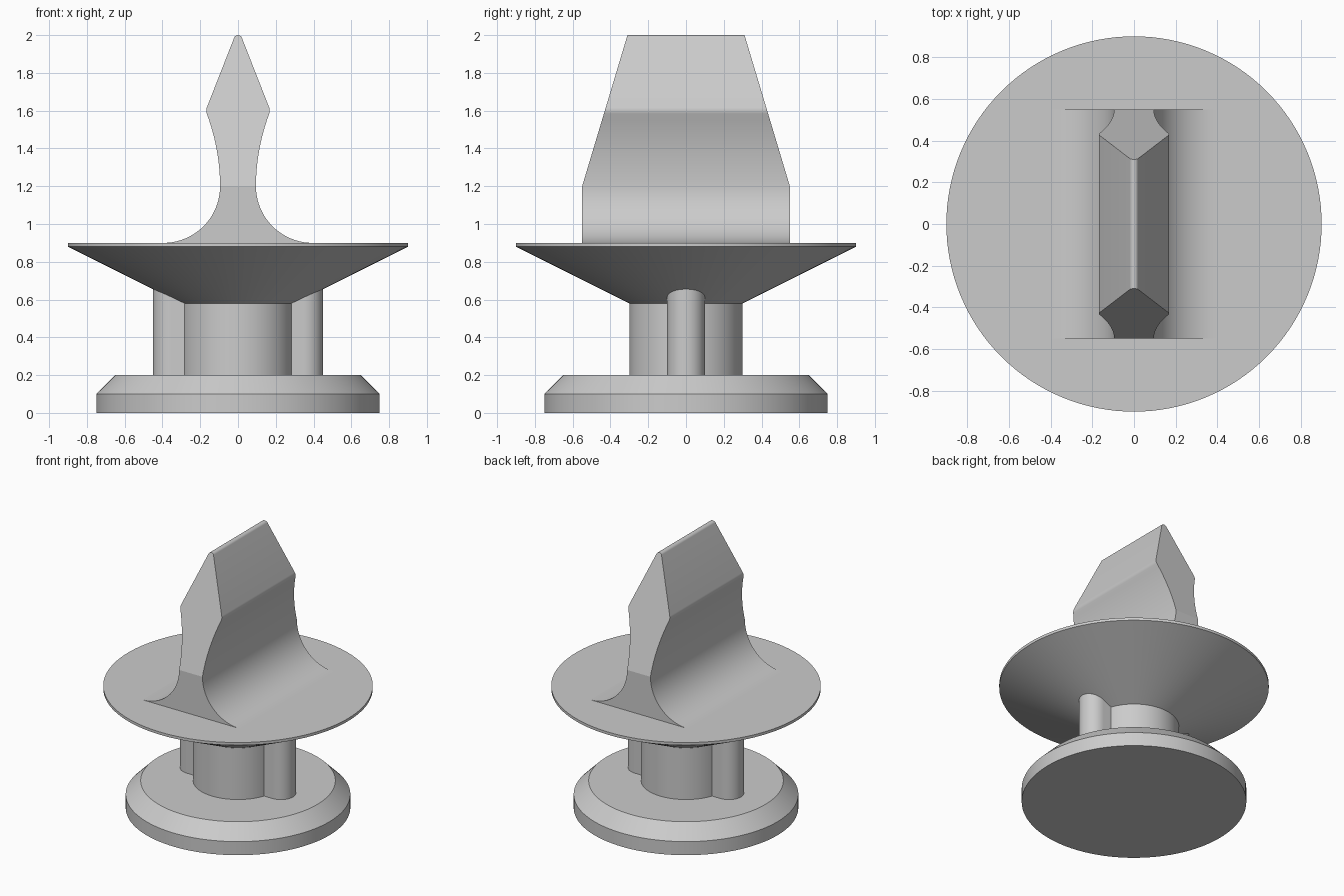
import bpy, bmesh
from math import sin, cos, pi, radians

cube = bpy.data.objects.get("Cube")
if cube:
    bpy.data.objects.remove(cube, do_unlink=True)

grey = bpy.data.materials.new("plain grey")
grey.use_nodes = True
colour = (0.6, 0.6, 0.6, 1)
grey.diffuse_color = colour
grey.node_tree.nodes["Principled BSDF"].inputs["Base Color"].default_value = colour


def finish(name, bm):
    bmesh.ops.remove_doubles(bm, verts=bm.verts, dist=1e-5)
    bmesh.ops.recalc_face_normals(bm, faces=bm.faces)
    mesh = bpy.data.meshes.new(name)
    bm.to_mesh(mesh)
    bm.free()
    mesh.materials.append(grey)
    obj = bpy.data.objects.new(name, mesh)
    bpy.context.collection.objects.link(obj)
    bpy.ops.object.select_all(action="DESELECT")
    obj.select_set(True)
    bpy.context.view_layer.objects.active = obj
    bpy.ops.object.shade_smooth_by_angle(angle=radians(15))
    return obj


def loft(name, rings):
    """Skin a stack of closed rings and cap both ends."""
    bm = bmesh.new()
    loops = [[bm.verts.new(p) for p in ring] for ring in rings]
    n = len(loops[0])
    for low, high in zip(loops, loops[1:]):
        for i in range(n):
            j = (i + 1) % n
            bm.faces.new((low[i], low[j], high[j], high[i]))
    bm.faces.new(loops[0])
    bm.faces.new(loops[-1])
    return finish(name, bm)


def lathe(name, profile, n=128):
    return loft(name, [[(r * cos(2 * pi * i / n), r * sin(2 * pi * i / n), z)
                        for i in range(n)] for r, z in profile])


def arc(cx, cz, r, start, end, n):
    angles = [radians(start + (end - start) * i / n) for i in range(n + 1)]
    return [(cx + r * cos(a), cz + r * sin(a)) for a in angles]


# Turned parts
lathe("base_foot", [(0.75, 0), (0.75, 0.1), (0.65, 0.2)])
lathe("stem", [(0.3, 0.19), (0.3, 0.6)])
lathe("conical_flange", [(0.3, 0.58), (0.9, 0.88), (0.9, 0.9)])

# Round-nosed locking lugs on both sides of the stem
for name, side in (("left_lug", 1), ("right_lug", -1)):
    outline = [(0.2, -0.1)] + arc(0.35, 0, 0.1, -90, 90, 24) + [(0.2, 0.1)]
    loft(name, [[(side * x, y, z) for x, y in outline] for z in (0.19, 0.7)])

# Grip: half profile of foot fillet, waist, rounded shoulder and rounded crest
profile = [(0.395, 0.89)]
profile += arc(0.395, 1.2, 0.3, 270, 180, 20)
profile += [(0.095 + 0.07 * (i / 12) ** 2, 1.2 + 0.384 * i / 12) for i in range(1, 12)]
profile += arc(0.118, 1.6, 0.05, -19, 21.6, 6)
profile += arc(0, 1.978, 0.022, 21.6, 88, 8)


def half_depth(z):
    return 0.55 - 0.3 * max(0, z - 1.2)


loft("grip", [[(x, -half_depth(z), z), (x, half_depth(z), z),
               (-x, half_depth(z), z), (-x, -half_depth(z), z)] for x, z in profile])
